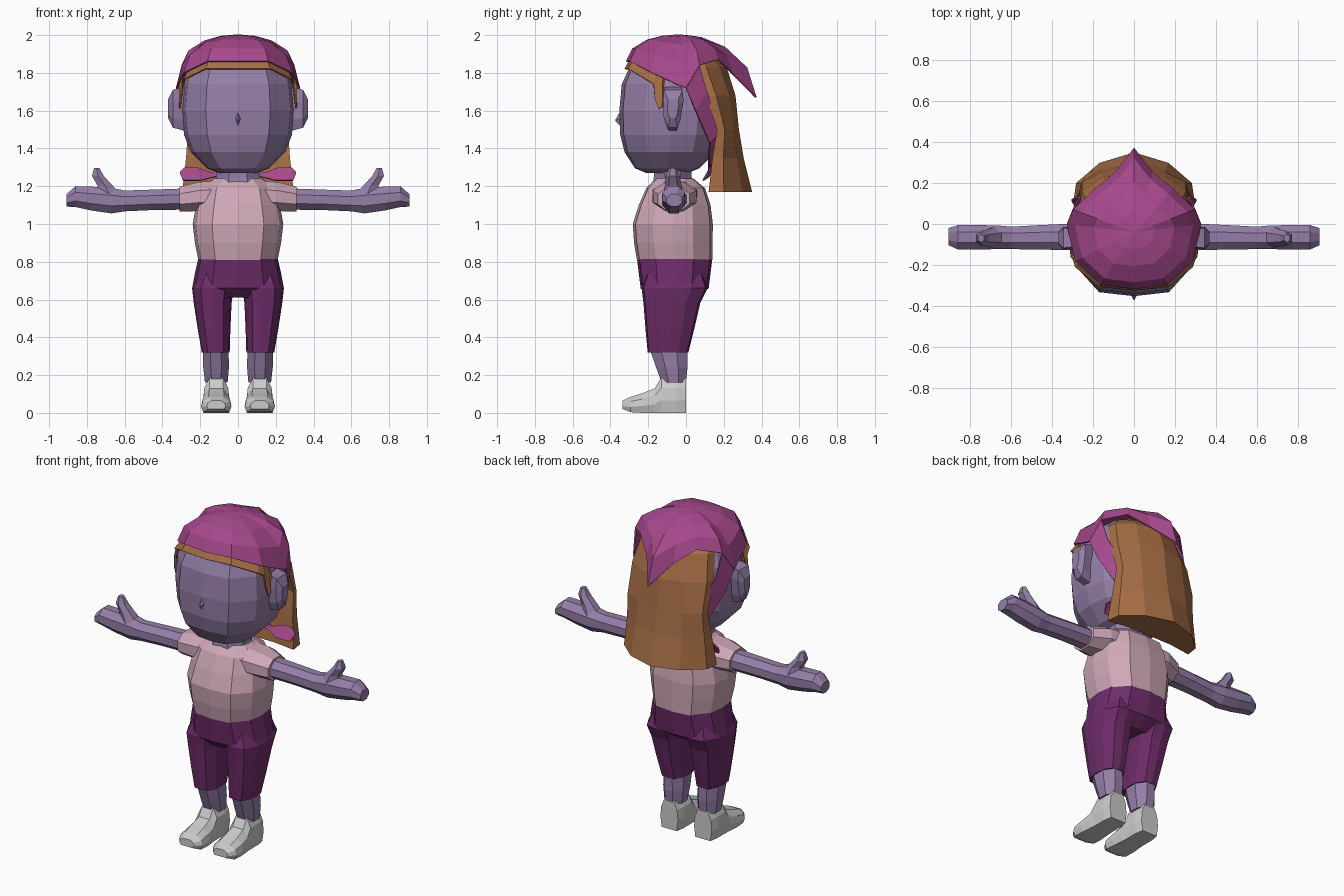
import bpy, bmesh
from math import cos, sin, pi, sqrt
from mathutils import Vector


def material(name, rgb):
    m = bpy.data.materials.new(name)
    m.diffuse_color = (*rgb, 1)
    return m


SKIN = material("skin", (0.30, 0.21, 0.39))
CLOTH = material("scarf_cloth", (0.38, 0.065, 0.26))
BROWN = material("hair_brown", (0.38, 0.155, 0.06))
PINK = material("shirt_pink", (0.62, 0.39, 0.48))
PLUM = material("trouser_plum", (0.155, 0.025, 0.14))


def make(name, verts, faces, mat, mirror=False, thick=0):
    bm = bmesh.new()
    vs = [bm.verts.new(v) for v in verts]
    for f in faces:
        bm.faces.new([vs[i] for i in f])
    bmesh.ops.remove_doubles(bm, verts=bm.verts, dist=1e-5)
    bmesh.ops.recalc_face_normals(bm, faces=bm.faces)
    me = bpy.data.meshes.new(name)
    bm.to_mesh(me)
    bm.free()
    ob = bpy.data.objects.new(name, me)
    bpy.context.collection.objects.link(ob)
    if mat:
        me.materials.append(mat)
    if mirror:
        ob.modifiers.new("mirror", "MIRROR").merge_threshold = 0.001
    if thick:
        md = ob.modifiers.new("thickness", "SOLIDIFY")
        md.thickness = thick
        md.offset = 0
    return ob


def loft(name, rings, mat, mirror=False):
    """Closed skin over a stack of equal-sized rings."""
    n, k = len(rings[0]), len(rings)
    faces = [(r * n + i, r * n + (i + 1) % n, (r + 1) * n + (i + 1) % n, (r + 1) * n + i)
             for r in range(k - 1) for i in range(n)]
    faces += [tuple(range(n)), tuple(range((k - 1) * n, k * n))]
    return make(name, [v for r in rings for v in r], faces, mat, mirror)


def sheet(name, rows, mat, thick=0.008):
    """Open grid of points, mirrored and thickened a little."""
    n = len(rows[0])
    faces = [(r * n + i, r * n + i + 1, (r + 1) * n + i + 1, (r + 1) * n + i)
             for r in range(len(rows) - 1) for i in range(n - 1)]
    return make(name, [v for r in rows for v in r], faces, mat, True, thick)


def ring(c, a, b, axis="z", n=8, turn=0.5):
    """Polygon around c; a and b are half sizes across the axis."""
    out = []
    for i in range(n):
        t = 2 * pi * (i + turn) / n
        p, q = a * cos(t), b * sin(t)
        if turn:
            p, q = p / cos(pi / n), q / cos(pi / n)
        d = {"z": (p, q, 0), "x": (0, p, q), "y": (p, 0, q)}[axis]
        out.append(Vector(c) + Vector(d))
    return out


SHAPE = [(0, -1), (.57, -.93), (.93, -.5), (1, 0), (.93, .5), (.57, .93)]
SHAPE += [(-x, -y) for x, y in SHAPE]


def body(z, rx, ry, cy):
    return [(rx * x, cy + ry * y, z) for x, y in SHAPE]


# Head, nose and neck
loft("head", [body(*r) for r in [
    (1.27, .10, .11, -.10), (1.295, .165, .17, -.10), (1.38, .25, .24, -.085),
    (1.47, .285, .268, -.08), (1.60, .30, .278, -.075), (1.74, .288, .27, -.07),
    (1.85, .25, .22, -.07), (1.92, .16, .15, -.06), (1.95, .08, .08, -.05)]], SKIN)
loft("nose", [ring((0, -.34, 1.56), .018, .05, "y", 4, 0),
              ring((0, -.372, 1.55), .003, .006, "y", 4, 0)], SKIN)
loft("neck", [ring((0, -.07, 1.18), .13, .11), ring((0, -.07, 1.25), .115, .10),
              ring((0, -.07, 1.34), .12, .10)], SKIN)

# Ears, wider at the top than at the lobe
loft("ears", [[(x, -.068 + w * u, 1.61 + h * v) for u, v in
               [(-.9, 1), (.9, 1), (1, .4), (.7, -.6), (.4, -1), (-.5, -1), (-.9, -.5), (-1, .3)]]
              for x, w, h in [(.27, .045, .12), (.345, .055, .10), (.37, .03, .05)]], SKIN, True)

# Head scarf dome with the pointed tail at the back
apex = Vector((0, -.04, 2.0))
edge = [(0, -.315, 1.86), (.16, -.295, 1.86), (.285, -.18, 1.80), (.315, -.05, 1.74),
        (.325, 0, 1.72), (.295, .07, 1.84), (.19, .17, 1.87), (.09, .25, 1.79), (0, .37, 1.67)]
rows = []
for t in (.001, .3, .6, .88, 1):
    drop = (1 - sqrt(1 - t * t)) if t < 1 else 1
    rows.append([(p[0] * t, apex.y + (p[1] - apex.y) * t, apex.z - (apex.z - p[2]) * drop)
                 for p in edge])
sheet("scarf_dome", rows, CLOTH)

# Scarf bands round the nape, and the knot ends
sheet("scarf_bands", [
    [(.325, 0, 1.72), (.295, .07, 1.84)], [(.305, .05, 1.60), (.28, .11, 1.70)],
    [(.235, .125, 1.43), (.20, .19, 1.50)], [(.12, .12, 1.33), (.08, .15, 1.37)],
    [(0, .12, 1.28), (0, .14, 1.34)]], CLOTH)
sheet("scarf_knot_ends", [
    [(0, .14, 1.33), (0, .12, 1.27)], [(.14, .13, 1.27), (.12, .12, 1.25)],
    [(.22, .13, 1.30), (.20, .09, 1.23)], [(.28, .13, 1.30), (.29, .09, 1.23)],
    [(.305, .12, 1.275), (.305, .115, 1.26)]], CLOTH)

# Hair fringe with sideburns
sheet("hair_fringe", [
    [(0, -.322, 1.82), (0, -.295, 1.87)], [(.17, -.305, 1.82), (.15, -.275, 1.87)],
    [(.285, -.21, 1.765), (.25, -.17, 1.83)], [(.297, -.172, 1.74), (.265, -.15, 1.81)],
    [(.305, -.165, 1.66), (.275, -.14, 1.80)], [(.308, -.145, 1.61), (.285, -.13, 1.79)],
    [(.310, -.125, 1.62), (.29, -.12, 1.79)], [(.312, -.12, 1.73), (.29, -.11, 1.78)]], BROWN)


# Long hair down the back
def hair(z, w, f, b):
    d = b - f
    half = [(w, f), (w * .96, f + .35 * d), (w * .57, f + .78 * d)]
    return ([(x, y, z) for x, y in half] + [(0, b, z)] +
            [(-x, y, z) for x, y in half[::-1]] + [(-w * .5, f + .02, z), (w * .5, f + .02, z)])


loft("back_hair", [hair(*r) for r in [
    (1.17, .295, .12, .35), (1.35, .275, .14, .305), (1.50, .265, .165, .28),
    (1.68, .265, .105, .262), (1.83, .235, .05, .215), (1.895, .17, .03, .14)]], BROWN)

# Shirt and sleeves
loft("shirt", [body(*r) for r in [
    (.81, .21, .20, -.06), (.90, .228, .208, -.067), (1.0, .24, .212, -.07),
    (1.10, .222, .19, -.06), (1.19, .20, .155, -.055), (1.24, .13, .10, -.06)]], PINK)
loft("sleeves", [ring((.10, -.06, 1.15), .12, .08, "x"), ring((.21, -.06, 1.145), .115, .077, "x"),
                 ring((.31, -.065, 1.132), .083, .066, "x")], PINK, True)

# Arms with mitten hands and thumbs
loft("arms", [ring((x, y, z), a, b, "x") for x, y, z, a, b in [
    (.28, -.063, 1.132, .066, .056), (.45, -.065, 1.128, .06, .054),
    (.60, -.068, 1.122, .055, .055), (.67, -.065, 1.124, .058, .068),
    (.78, -.065, 1.135, .06, .063), (.86, -.065, 1.145, .06, .055),
    (.908, -.062, 1.125, .042, .033)]], SKIN, True)
loft("thumbs", [ring(c, a, b, "z", 6) for c, a, b in [
    ((.68, -.065, 1.15), .065, .048), ((.705, -.068, 1.205), .04, .038),
    ((.742, -.07, 1.255), .031, .032), ((.748, -.07, 1.297), .014, .018)]], SKIN, True)

# Trousers: seat and legs
loft("trouser_seat", [body(*r) for r in [
    (.82, .21, .20, -.06), (.74, .228, .19, -.06), (.66, .243, .18, -.06),
    (.61, .10, .12, -.07)]], PLUM)
loft("trouser_legs", [body_ring for body_ring in [
    [(cx + rx * x, cy + ry * y, z) for x, y in SHAPE] for z, cx, rx, cy, ry in [
        (.74, .115, .095, -.06, .15), (.66, .133, .11, -.06, .175), (.58, .134, .10, -.075, .15),
        (.45, .127, .087, -.085, .13), (.32, .118, .074, -.095, .108)]]], PLUM, True)

# Shins
loft("shins", [ring((cx, cy, z), rx, ry) for z, cx, rx, cy, ry in [
    (.34, .118, .068, -.093, .10), (.24, .116, .068, -.075, .083),
    (.16, .115, .06, -.065, .064)]], SKIN, True)

# Shoes, lofted from heel to toe
loft("shoes", [[(.115 + w * u, y, lift + h * v) for u, v in
                [(-.85, 0), (.85, 0), (1, .35), (.9, .7), (.5, 1), (-.5, 1), (-.9, .7), (-1, .35)]]
               for y, w, h, lift in [
    (0, .06, .185, 0), (-.05, .07, .19, 0), (-.13, .07, .19, 0), (-.165, .073, .13, 0),
    (-.23, .08, .105, 0), (-.295, .08, .08, .004), (-.335, .05, .045, .02)]], None, True)
